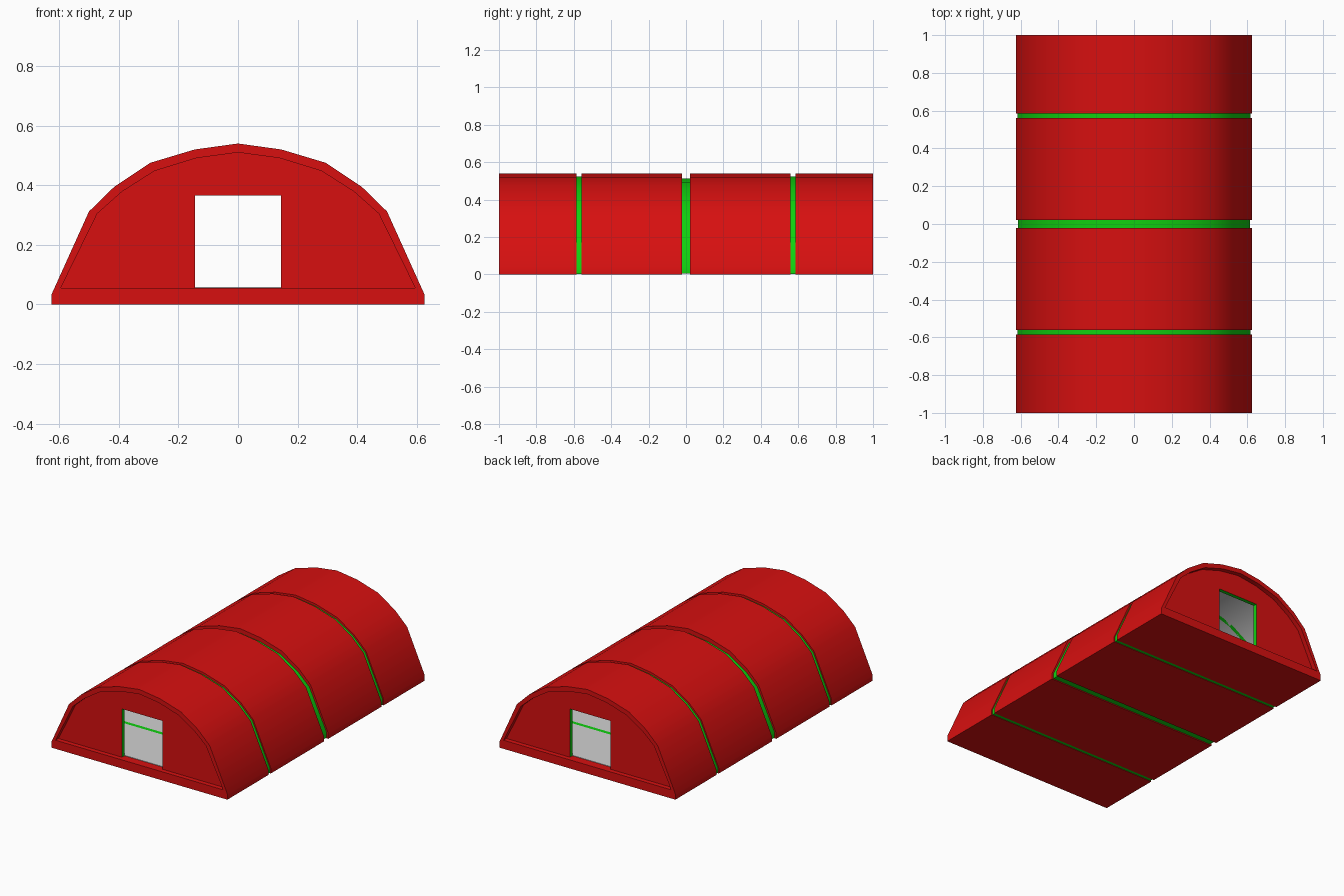
import bpy, bmesh, math

cube = bpy.data.objects.get("Cube")
if cube:
    bpy.data.objects.remove(cube, do_unlink=True)


def material(name, rgb):
    m = bpy.data.materials.new(name)
    m.use_nodes = True
    m.diffuse_color = (*rgb, 1)
    m.node_tree.nodes["Principled BSDF"].inputs["Base Color"].default_value = (*rgb, 1)
    return m


RED = material("red shell", (0.68, 0.005, 0.005))
GREEN = material("green trim", (0.005, 0.64, 0.005))
GREY = material("grey lining", (0.64, 0.64, 0.64))


def arch(half):
    """Mirror a half profile (bottom corner up to the crown) into a closed loop."""
    return half + [(-x, z) for x, z in reversed(half[:-1])]


def fit(loop, sx, bottom, top):
    """Scale a profile in x and refit its height."""
    lo, hi = min(z for _, z in loop), max(z for _, z in loop)
    return [(x * sx, bottom + (z - lo) * (top - bottom) / (hi - lo)) for x, z in loop]


OUTER = arch([(0.625, 0), (0.625, 0.035), (0.5, 0.312), (0.415, 0.395),
              (0.295, 0.475), (0.145, 0.52), (0, 0.54)])
INNER = arch([(0.595, 0.055), (0.585, 0.075), (0.472, 0.305), (0.39, 0.378),
              (0.28, 0.448), (0.14, 0.491), (0, 0.51)])
LINING = fit(INNER, 0.985, 0.058, 0.502)


def finish(name, bm, mats):
    bmesh.ops.recalc_face_normals(bm, faces=bm.faces[:])
    mesh = bpy.data.meshes.new(name)
    bm.to_mesh(mesh)
    bm.free()
    for m in mats:
        mesh.materials.append(m)
    obj = bpy.data.objects.new(name, mesh)
    bpy.context.collection.objects.link(obj)
    bpy.ops.object.select_all(action='DESELECT')
    obj.select_set(True)
    bpy.context.view_layer.objects.active = obj
    bpy.ops.object.shade_smooth_by_angle(angle=math.radians(30))
    return obj


def tube(name, outer, inner, y0, y1, mat):
    """Hollow arched section between two profiles."""
    bm = bmesh.new()
    loops = [[bm.verts.new((x, y, z)) for x, z in loop]
             for loop, y in ((outer, y0), (outer, y1), (inner, y1), (inner, y0))]
    n = len(outer)
    for k in range(4):
        a, b = loops[k], loops[(k + 1) % 4]
        for i in range(n):
            j = (i + 1) % n
            bm.faces.new((a[i], a[j], b[j], b[i]))
    return finish(name, bm, [mat])


# Arched shell sections, with narrow gaps between them
for side, s in (("front", -1), ("back", 1)):
    for part, a, b in (("inner", 0.022, 0.56), ("end", 0.585, 1.0)):
        y0, y1 = sorted((s * a, s * b))
        tube(f"{side}_{part}_shell", OUTER, INNER, y0, y1, RED)
    # Joint band set in the gap
    y0, y1 = sorted((s * 0.56, s * 0.585))
    tube(f"{side}_joint_band", fit(OUTER, 0.988, 0.003, 0.525), LINING, y0, y1, GREEN)

# Wider and deeper joint in the middle
tube("middle_joint_band", fit(OUTER, 0.982, 0.006, 0.512), LINING, -0.022, 0.022, GREEN)

# Room lining
WALL_OUT, WALL_IN = 0.97, 0.945
tube("room_lining", INNER, LINING, -WALL_IN, WALL_IN, GREY)

# Recessed end walls with a doorway
DOOR_X, DOOR_TOP = 0.145, 0.365
BASE = INNER[0][1]
wall_loop = INNER + [(-DOOR_X, BASE), (-DOOR_X, DOOR_TOP), (DOOR_X, DOOR_TOP), (DOOR_X, BASE)]
for side, s in (("front", -1), ("back", 1)):
    bm = bmesh.new()
    face = bm.faces.new([bm.verts.new((x, s * WALL_OUT, z)) for x, z in wall_loop])
    new = bmesh.ops.extrude_face_region(bm, geom=[face], use_keep_orig=True)["geom"]
    verts = [v for v in new if isinstance(v, bmesh.types.BMVert)]
    bmesh.ops.translate(bm, verts=verts, vec=(0, s * (WALL_IN - WALL_OUT), 0))
    for f in bm.faces:
        c = f.calc_center_median()
        if abs(abs(c.y) - WALL_IN) < 0.001:
            f.material_index = 2      # room side
        elif abs(c.x) < DOOR_X + 0.01 and BASE + 0.01 < c.z < DOOR_TOP + 0.01 \
                and abs(c.y) < WALL_OUT - 0.001:
            f.material_index = 1      # door reveal
    finish(f"{side}_end_wall", bm, [RED, GREEN, GREY])
